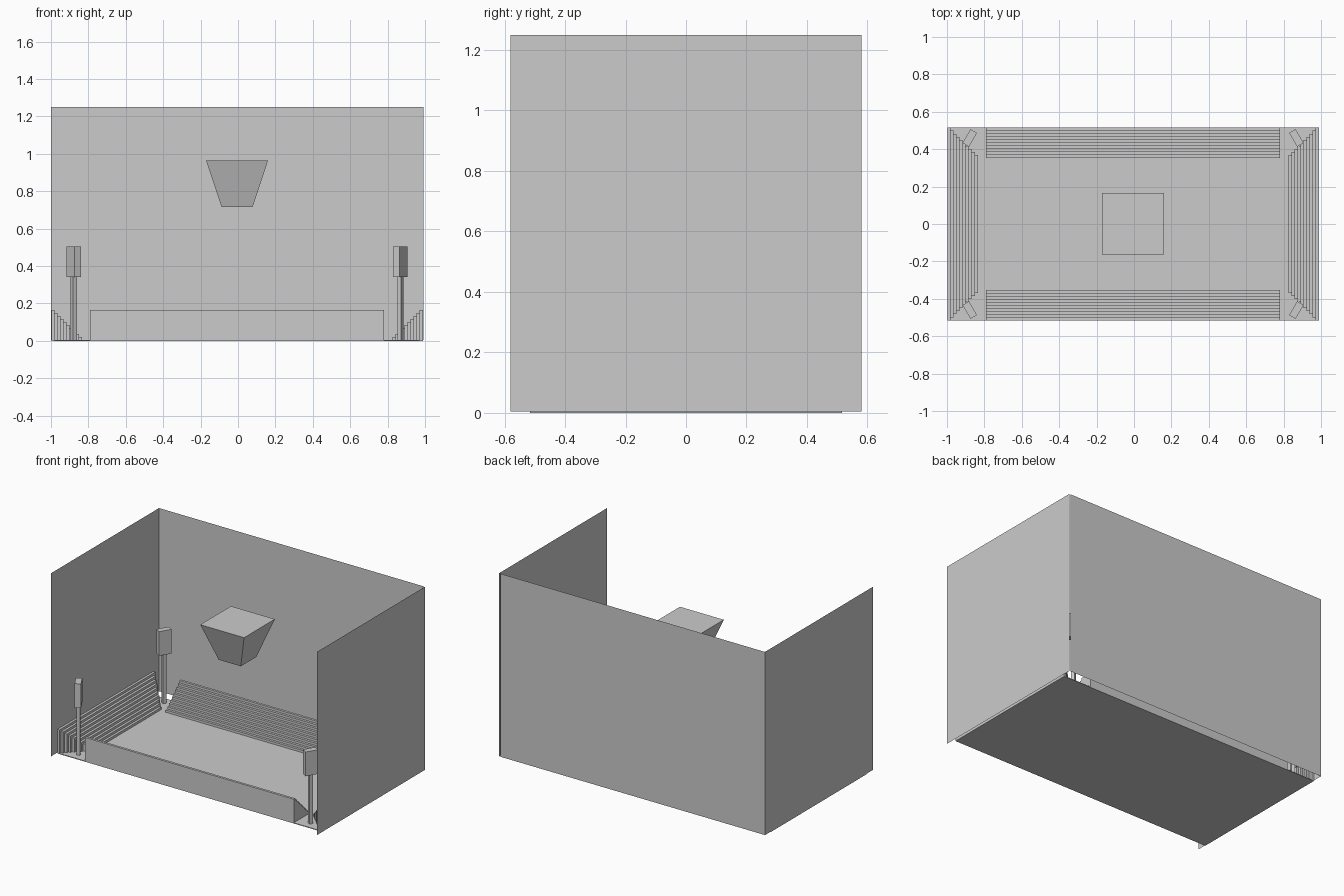
import bpy, bmesh, math
from mathutils import Matrix, Vector

if "Cube" in bpy.data.objects:
    bpy.data.objects.remove(bpy.data.objects["Cube"])

CX = -0.005            # centre line of the arena
HX, HY = 0.993, 0.515  # half size of the floor
FLOOR = 0.005
STEPS, TREAD, RISE = 10, 0.0163, 0.016


def finish(name, bm):
    bmesh.ops.recalc_face_normals(bm, faces=bm.faces)
    mesh = bpy.data.meshes.new(name)
    bm.to_mesh(mesh)
    bm.free()
    ob = bpy.data.objects.new(name, mesh)
    bpy.context.collection.objects.link(ob)
    return ob


def box(bm, lo, hi, matrix=Matrix()):
    lo, hi = Vector(lo), Vector(hi)
    m = matrix @ Matrix.Translation((lo + hi) / 2) @ Matrix.Diagonal((*(hi - lo), 1))
    bmesh.ops.create_cube(bm, size=1, matrix=m)


def plane(name, pts):
    bm = bmesh.new()
    bm.faces.new([bm.verts.new(p) for p in pts])
    return finish(name, bm)


# Floor slab
bm = bmesh.new()
box(bm, (CX - HX, -HY, 0), (CX + HX, HY, FLOOR))
finish("floor", bm)

# Three thin walls, open at the front
WY, WZ = 0.58, 1.25
for name, x in (("left_wall", -1), ("right_wall", 1)):
    plane(name, [(x, -WY, FLOOR), (x, WY, FLOOR), (x, WY, WZ), (x, -WY, WZ)])
plane("back_wall", [(-1, WY, FLOOR), (0.991, WY, FLOOR), (0.991, WY, WZ), (-1, WY, WZ)])

# Long stands: one extruded stair profile each
for name, s in (("front_stand", -1), ("back_stand", 1)):
    profile = [(HY, FLOOR)]
    for i in range(STEPS):
        z = FLOOR + RISE * (STEPS - i)
        profile += [(HY - i * TREAD, z), (HY - (i + 1) * TREAD, z)]
    profile.append((HY - STEPS * TREAD, FLOOR))
    bm = bmesh.new()
    face = bm.faces.new([bm.verts.new((CX - 0.785, s * y, z)) for y, z in profile])
    ext = bmesh.ops.extrude_face_region(bm, geom=[face], use_keep_orig=True)
    moved = [v for v in ext["geom"] if isinstance(v, bmesh.types.BMVert)]
    bmesh.ops.translate(bm, verts=moved, vec=(1.57, 0, 0))
    finish(name, bm)

# Side stands: rows get longer and taller towards the outside
for name, s in (("left_stand", -1), ("right_stand", 1)):
    bm = bmesh.new()
    for i in range(STEPS):
        a = CX + s * (HX - i * TREAD)
        b = CX + s * (HX - (i + 1) * TREAD)
        half = HY - i * TREAD
        box(bm, (min(a, b), -half, FLOOR), (max(a, b), half, FLOOR + RISE * (STEPS - i)))
    finish(name, bm)

# Floodlights in the four corners, turned towards the middle
for sx, side in ((-1, "left"), (1, "right")):
    for sy, end in ((-1, "front"), (1, "back")):
        m = Matrix.Translation((CX + sx * 0.873, sy * 0.46, 0))
        m = m @ Matrix.Rotation(-sx * sy * math.radians(60), 4, 'Z')
        bm = bmesh.new()
        box(bm, (-0.012, -0.012, FLOOR), (0.012, 0.012, 0.34), m)
        finish(f"{end}_{side}_light_pole", bm)
        bm = bmesh.new()
        box(bm, (-0.0425, -0.02, 0.34), (0.0425, 0.02, 0.505), m)
        finish(f"{end}_{side}_light_head", bm)

# Hanging scoreboard: square block tapering downwards
bm = bmesh.new()
bmesh.ops.create_cone(bm, cap_ends=True, segments=4,
                      radius1=0.083 * math.sqrt(2), radius2=0.165 * math.sqrt(2), depth=0.248,
                      matrix=Matrix.Translation((CX, 0.002, 0.839)) @ Matrix.Rotation(math.pi / 4, 4, 'Z'))
finish("scoreboard", bm)
